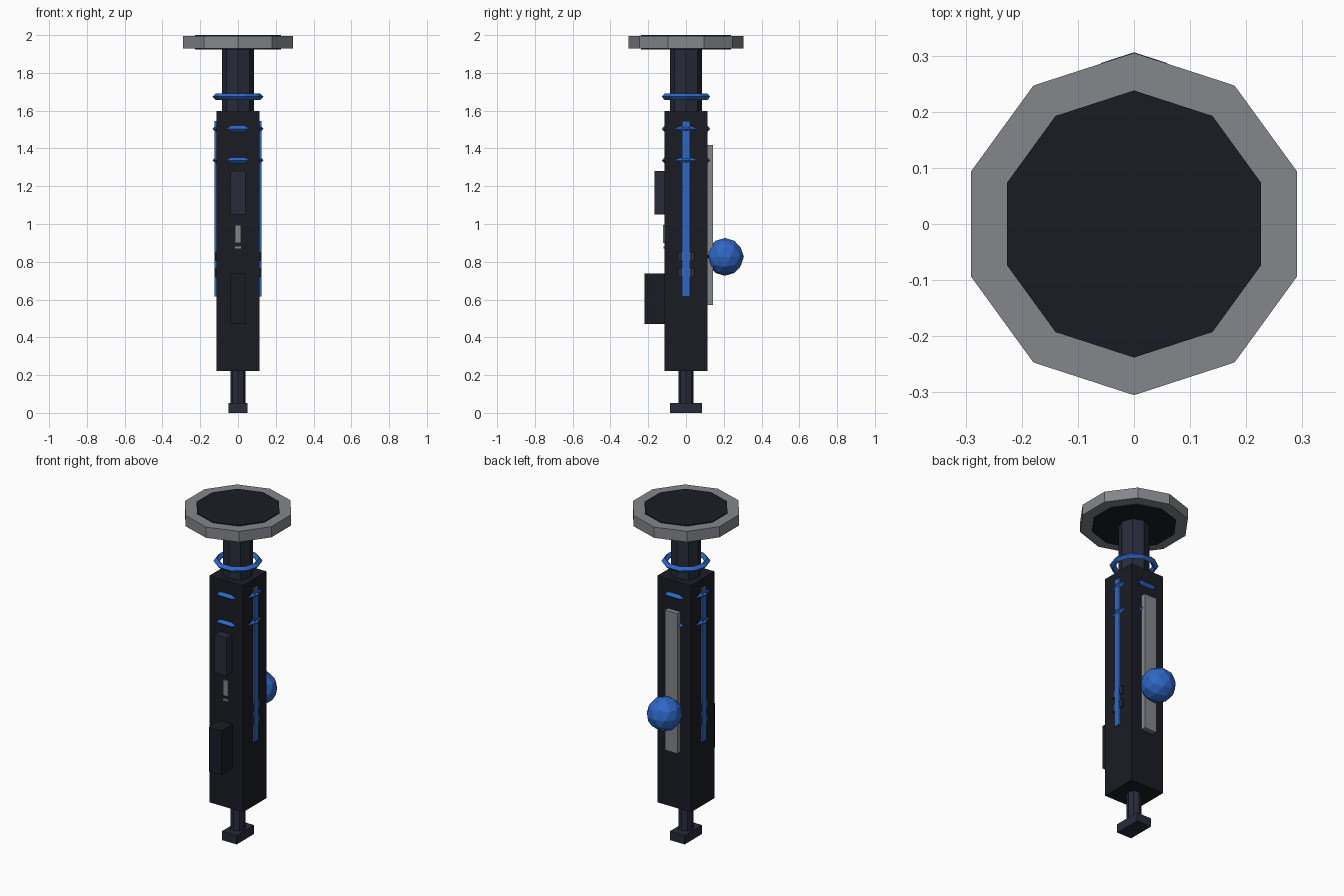
import bpy, bmesh, math
from mathutils import Matrix

if "Cube" in bpy.data.objects:
    bpy.data.objects.remove(bpy.data.objects["Cube"])


def material(name, r, g, b):
    m = bpy.data.materials.new(name)
    m.diffuse_color = (r, g, b, 1)
    m.use_nodes = True
    m.node_tree.nodes["Principled BSDF"].inputs["Base Color"].default_value = m.diffuse_color
    return m


BLACK = material("black", 0.010, 0.012, 0.017)
DARK = material("dark_slate", 0.021, 0.024, 0.042)
GREY = material("metal_grey", 0.23, 0.24, 0.26)
BLUE = material("blue", 0.028, 0.135, 0.56)


def finish(name, bm, mat):
    bmesh.ops.recalc_face_normals(bm, faces=bm.faces)
    me = bpy.data.meshes.new(name)
    bm.to_mesh(me)
    bm.free()
    me.materials.append(mat)
    ob = bpy.data.objects.new(name, me)
    bpy.context.collection.objects.link(ob)
    return ob


def box(name, x, y, z, mat):
    """Box from (min, max) ranges on each axis."""
    bm = bmesh.new()
    mid = [(a + b) / 2 for a, b in (x, y, z)]
    size = [b - a for a, b in (x, y, z)]
    bmesh.ops.create_cube(bm, size=1, matrix=Matrix.Translation(mid) @ Matrix.Diagonal((*size, 1)))
    return finish(name, bm, mat)


def prism(name, sides, r, z0, z1, mat, rot=None):
    """Upright prism with a corner on the y axis, optionally transformed."""
    bm = bmesh.new()
    bmesh.ops.create_cone(bm, cap_ends=True, segments=sides, radius1=r, radius2=r, depth=z1 - z0,
                          matrix=(rot or Matrix()) @ Matrix.Translation((0, 0, (z0 + z1) / 2)))
    return finish(name, bm, mat)


def ring(name, z, major=0.117, minor=0.018, n=10):
    """Ten-sided ring with a diamond cross-section."""
    bm = bmesh.new()
    loops = []
    for i in range(n):
        a = math.tau * i / n
        loop = []
        for j in range(4):
            b = math.tau * j / 4
            r = major + minor * math.cos(b)
            loop.append(bm.verts.new((r * math.cos(a), r * math.sin(a), z + minor * math.sin(b))))
        loops.append(loop)
    for i in range(n):
        p, q = loops[i], loops[(i + 1) % n]
        for j in range(4):
            k = (j + 1) % 4
            bm.faces.new((p[j], q[j], q[k], p[k]))
    return finish(name, bm, BLUE)


# Main shaft, neck, lower rod and foot
box("body", (-0.113, 0.113), (-0.113, 0.113), (0.223, 1.597), BLACK)
prism("neck", 8, 0.0845, 1.58, 1.94, DARK)
prism("lower_rod", 8, 0.041, 0.04, 0.24, DARK)
box("foot", (-0.05, 0.05), (-0.084, 0.084), (0, 0.053), DARK)

# Head disc with dark faces above and below
prism("head_rim", 10, 0.305, 1.93, 1.995, GREY)
prism("head_plate", 10, 0.238, 1.924, 2.0, BLACK)

# Blue rings around the neck and upper body
for i, z in enumerate((1.674, 1.504, 1.337)):
    ring(f"ring_{i + 1}", z)

# Side light strips and the small blocks crossing them
for side, s in (("right", 1), ("left", -1)):
    def span(a, b):
        return tuple(sorted((s * a, s * b)))
    box(f"light_strip_{side}", span(0.10, 0.1235), (-0.02, 0.02), (0.615, 1.544), BLUE)
    for i, z in enumerate((0.805, 0.72)):
        box(f"side_block_{side}_{i + 1}", span(0.10, 0.121), (-0.046, 0.046), (z, z + 0.046), DARK)

# Front controls
box("upper_front_block", (-0.04, 0.04), (-0.168, -0.10), (1.05, 1.28), DARK)
box("front_switch", (-0.016, 0.016), (-0.121, -0.10), (0.90, 0.995), GREY)
box("front_switch_mark", (-0.016, 0.016), (-0.119, -0.10), (0.87, 0.882), GREY)
box("lower_front_block", (-0.042, 0.042), (-0.219, -0.10), (0.47, 0.738), BLACK)

# Back rail with the ball knob on a short stem
box("back_rail", (-0.042, 0.042), (0.10, 0.142), (0.57, 1.419), GREY)
lay = Matrix.Translation((0, 0, 0.828)) @ Matrix.Rotation(-math.pi / 2, 4, 'X')
prism("knob_stem", 8, 0.045, 0.10, 0.17, BLACK, lay)
bm = bmesh.new()
bmesh.ops.create_icosphere(bm, subdivisions=2, radius=0.1, matrix=Matrix.Translation((0, 0.206, 0.826)))
finish("ball_knob", bm, BLUE)
